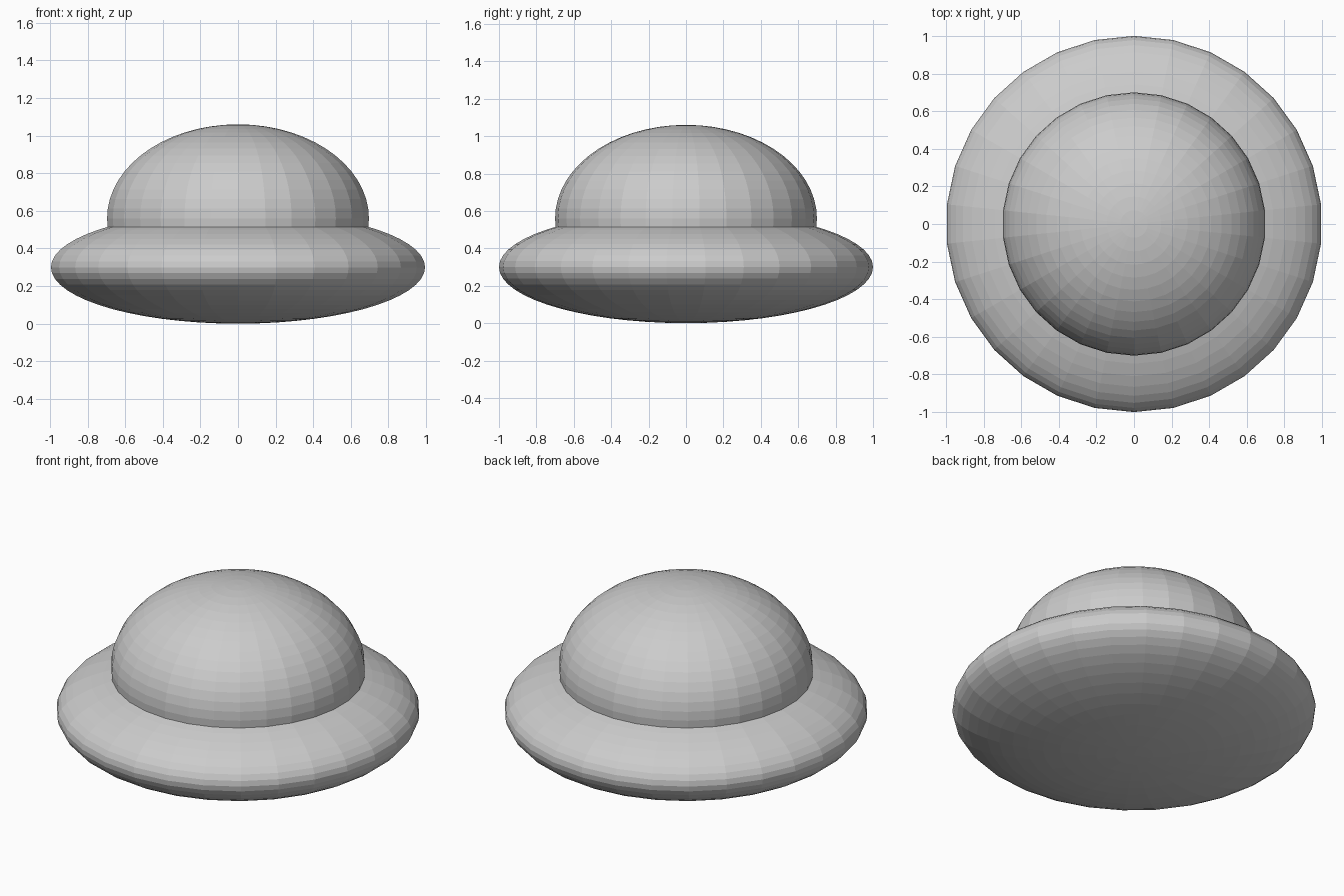
import bpy, bmesh, math

if "Cube" in bpy.data.objects:
    bpy.data.objects.remove(bpy.data.objects["Cube"])

SEGMENTS = 30   # facets around
RINGS = 30      # bands from pole to pole

grey = bpy.data.materials.new("light_grey")
grey.diffuse_color = (0.6, 0.6, 0.6, 1.0)
grey.use_nodes = True
grey.node_tree.nodes["Principled BSDF"].inputs["Base Color"].default_value = grey.diffuse_color


def ellipsoid(name, radius, half_height, centre_z):
    """Flat-shaded ellipsoid with vertices on the +y and -y axis."""
    bm = bmesh.new()
    bottom = bm.verts.new((0, 0, centre_z - half_height))
    top = bm.verts.new((0, 0, centre_z + half_height))
    rings = []
    for i in range(1, RINGS):
        a = -math.pi / 2 + math.pi * i / RINGS
        r, z = radius * math.cos(a), centre_z + half_height * math.sin(a)
        rings.append([bm.verts.new((r * math.sin(t), r * math.cos(t), z))
                      for t in (2 * math.pi * k / SEGMENTS for k in range(SEGMENTS))])
    for k in range(SEGMENTS):
        n = (k + 1) % SEGMENTS
        bm.faces.new((bottom, rings[0][k], rings[0][n]))
        bm.faces.new((top, rings[-1][n], rings[-1][k]))
        for lo, hi in zip(rings, rings[1:]):
            bm.faces.new((lo[k], hi[k], hi[n], lo[n]))
    bmesh.ops.recalc_face_normals(bm, faces=bm.faces)
    mesh = bpy.data.meshes.new(name)
    bm.to_mesh(mesh)
    bm.free()
    mesh.materials.append(grey)
    obj = bpy.data.objects.new(name, mesh)
    bpy.context.collection.objects.link(obj)
    return obj


# wide flattened body
ellipsoid("saucer_body", 1.0, 0.30, 0.30)
# dome sunk into the body
ellipsoid("dome", 0.70, 0.50, 0.56)
